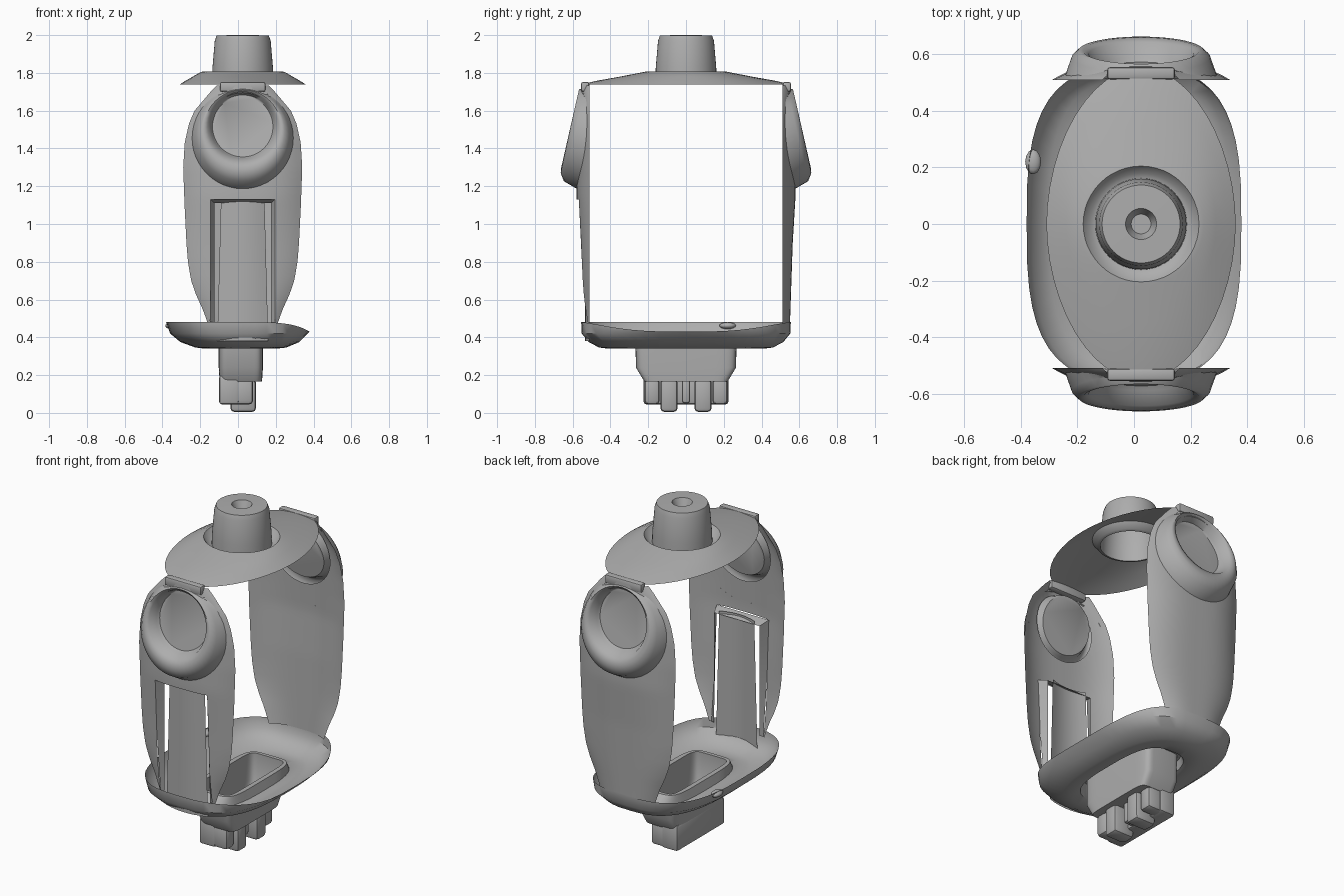
import bpy, bmesh, math
from mathutils import Vector

old = bpy.data.objects.get("Cube")
if old:
    bpy.data.objects.remove(old, do_unlink=True)

CX = 0.025      # centre line of the body
SEG = 48

grey = bpy.data.materials.new("plain grey")
grey.use_nodes = True
grey.diffuse_color = (0.42, 0.42, 0.42, 1)
grey.node_tree.nodes["Principled BSDF"].inputs["Base Color"].default_value = (0.42, 0.42, 0.42, 1)


def finish(name, bm, angle=40):
    bmesh.ops.recalc_face_normals(bm, faces=bm.faces[:])
    mesh = bpy.data.meshes.new(name)
    bm.to_mesh(mesh)
    bm.free()
    mesh.materials.append(grey)
    obj = bpy.data.objects.new(name, mesh)
    bpy.context.collection.objects.link(obj)
    bpy.ops.object.select_all(action='DESELECT')
    obj.select_set(True)
    bpy.context.view_layer.objects.active = obj
    bpy.ops.object.shade_smooth_by_angle(angle=math.radians(angle))


def loft(name, rings, closed=True, cap=False, angle=40):
    bm = bmesh.new()
    rows = [[bm.verts.new(p) for p in ring] for ring in rings]
    n = len(rows[0])
    for a, b in zip(rows, rows[1:]):
        for i in range(n if closed else n - 1):
            j = (i + 1) % n
            bm.faces.new((a[i], a[j], b[j], b[i]))
    if cap:
        bm.faces.new(rows[-1])
    finish(name, bm, angle)


def oval(a, b, power, z, cx=CX):
    pts = []
    for i in range(SEG):
        t = 2 * math.pi * i / SEG
        c, s = math.cos(t), math.sin(t)
        pts.append(Vector((cx + a * math.copysign(abs(c) ** (2 / power), c),
                           b * math.copysign(abs(s) ** (2 / power), s), z)))
    return pts


def box(name, x, y, z, bevel=0.015):
    bm = bmesh.new()
    bmesh.ops.create_cube(bm, size=1)
    for v in bm.verts:
        v.co = [(lo + hi) / 2 + (hi - lo) * c for (lo, hi), c in zip((x, y, z), v.co)]
    bmesh.ops.bevel(bm, geom=bm.edges[:], offset=bevel, segments=2, affect='EDGES', profile=0.5)
    finish(name, bm)


def sample(table, z):
    for (z0, v0), (z1, v1) in zip(table, table[1:]):
        if z <= z1:
            return v0 + (v1 - v0) * max(0, (z - z0) / (z1 - z0))
    return table[-1][1]


# Top cap, groove and hollow neck
cap_rings = [oval(0.335, 0.555, 1.9, 1.738), oval(0.305, 0.48, 1.9, 1.757), oval(0.265, 0.35, 2, 1.78)]
for r, z in ((0.222, 1.805), (0.205, 1.808), (0.18, 1.775), (0.162, 1.77), (0.16, 1.83),
             (0.148, 1.97), (0.138, 1.998), (0.055, 2.0), (0.035, 1.95)):
    cap_rings.append(oval(r, r, 2, z))
loft("top_cap_and_neck", cap_rings, cap=True)

# Lower dish with a raised frame around the hollow plug
rim = oval(0.38, 0.555, 3, 0.48, 0)
for p in rim:
    p.z -= 0.05 * max(0, p.x / 0.38) ** 4.5
loft("lower_dish", [rim, oval(0.364, 0.552, 3, 0.42, 0.005), oval(0.315, 0.515, 2.8, 0.375, 0.01),
                    oval(0.24, 0.46, 2.6, 0.346, 0.015), oval(0.19, 0.41, 2.5, 0.34, 0.015),
                    oval(0.162, 0.34, 3, 0.35, 0.015), oval(0.145, 0.29, 5, 0.4, 0.015),
                    oval(0.117, 0.268, 8, 0.4, 0.015), oval(0.117, 0.265, 8, 0.24, 0.015),
                    oval(0.112, 0.22, 8, 0.165, 0.015)], cap=True)

# Plug tongue and its ridges
box("plug_tongue", (-0.1, 0.005), (-0.225, 0.225), (0.045, 0.2))
box("plug_centre_rib", (-0.03, 0.06), (-0.022, 0.022), (0.05, 0.18))
for side, label in ((-1, "front"), (1, "back")):
    for part, y0, y1, x1, z0 in (("prong", 0.045, 0.135, 0.095, 0.005), ("block", 0.14, 0.22, 0.08, 0.045)):
        box(f"plug_{part}_{label}", (-0.04, x1), sorted((side * y0, side * y1)), (z0, 0.18), 0.02)

# Small side nub on the dish
bm = bmesh.new()
bmesh.ops.create_uvsphere(bm, u_segments=12, v_segments=8, radius=0.04)
bmesh.ops.scale(bm, vec=(0.7, 1.1, 0.45), verts=bm.verts[:])
bmesh.ops.translate(bm, vec=(-0.357, 0.22, 0.462), verts=bm.verts[:])
finish("side_nub", bm)

# Curved end plates
WIDTH = [(0.46, 0.18), (0.55, 0.212), (0.62, 0.245), (0.7, 0.273), (0.8, 0.29), (0.9, 0.298), (1.1, 0.308),
         (1.3, 0.315), (1.43, 0.307), (1.53, 0.285), (1.6, 0.255), (1.7, 0.17), (1.75, 0.12)]
BULGE = [(0.46, 0.04), (0.9, 0.055), (1.15, 0.07), (1.5, 0.06), (1.75, 0.045)]
SLOT, SLOT_TOP, STEP = 0.17, 1.13, 0.0335
HOLE, HOLE_Z = 0.19, 1.505


def plate_depth(x, z):
    u = min(1, abs(x) / sample(WIDTH, z))
    return 0.51 + sample(BULGE, z) * (1 - u ** 3)


def end_plate(name, side, slotted):
    bm = bmesh.new()
    rows = []
    for k in range(39):
        z = 0.46 + STEP * k
        w = sample(WIDTH, z)
        e = min(SLOT, 0.9 * w)
        half = [e * i / 8 for i in range(9)] + [e + (w - e) * i / 6 for i in range(1, 7)]
        xs = [-x for x in half[:0:-1]] + half
        rows.append([bm.verts.new((CX + x, side * plate_depth(x, z), z)) for x in xs])
    for a, b in zip(rows, rows[1:]):
        for i in range(len(a) - 1):
            f = bm.faces.new((a[i], a[i + 1], b[i + 1], b[i]))
            m = f.calc_center_median()
            in_slot = slotted and m.z < SLOT_TOP and abs(m.x - CX) < SLOT
            if in_slot or math.hypot(m.x - CX, m.z - HOLE_Z) < HOLE:
                bm.faces.remove(f)
    bmesh.ops.delete(bm, geom=[v for v in bm.verts if not v.link_faces], context='VERTS')
    # Round off the edge of the collar opening
    bmesh.ops.delete(bm, geom=[e for e in bm.edges if not e.link_faces], context='EDGES')
    for v in bm.verts:
        dx, dz = v.co.x - CX, v.co.z - HOLE_Z
        d = math.hypot(dx, dz)
        if v.is_boundary and d < HOLE + 0.03:
            x, z = dx * HOLE / d, HOLE_Z + dz * HOLE / d
            v.co = (CX + x, side * plate_depth(x, z), z)
    finish(name, bm)


def boss(name, side):
    # Tilted round collar with a recessed disc
    rings = []
    for r, cz, out in ((0.268, 1.455, None), (0.245, 1.472, -0.03), (0.222, 1.492, -0.004), (0.205, 1.506, 0.0),
                       (0.185, 1.515, -0.01), (0.168, 1.515, -0.06), (0.16, 1.515, -0.075)):
        ring = []
        for i in range(SEG):
            t = 2 * math.pi * i / SEG
            x, z = r * math.cos(t), cz + r * math.sin(t)
            y = plate_depth(x, z) if out is None else max(0.515, 0.665 - 0.228 * (z - 1.28) + out)
            ring.append((CX + x, side * y, z))
        rings.append(ring)
    loft(name, rings, cap=True, angle=50)


for side, label in ((-1, "front"), (1, "back")):
    end_plate(f"{label}_plate", side, side < 0)
    boss(f"{label}_collar", side)
    box(f"{label}_cap_bridge", (CX - 0.12, CX + 0.12), sorted((side * 0.512, side * 0.555)), (1.7, 1.752), 0.01)

# Slot frame and the centre strip in the front plate
outer = [(-SLOT, 0.46), (-SLOT, 0.8), (-SLOT, SLOT_TOP), (SLOT, SLOT_TOP), (SLOT, 0.8), (SLOT, 0.46)]
loft("slot_frame", [[(CX + x, -plate_depth(x, z), z) for x, z in outer],
                    [(CX + x * 0.88, -0.51, min(z, SLOT_TOP - 0.02)) for x, z in outer]], closed=False, angle=20)
strip = []
for z, w in ((0.38, 0.135), (0.75, 0.125), (1.13, 0.115)):
    strip.append([(CX + w * u, -0.535 + 0.025 * u * u, z) for u in (-1, -0.7, -0.35, 0, 0.35, 0.7, 1)])
loft("centre_strip", strip, closed=False)
